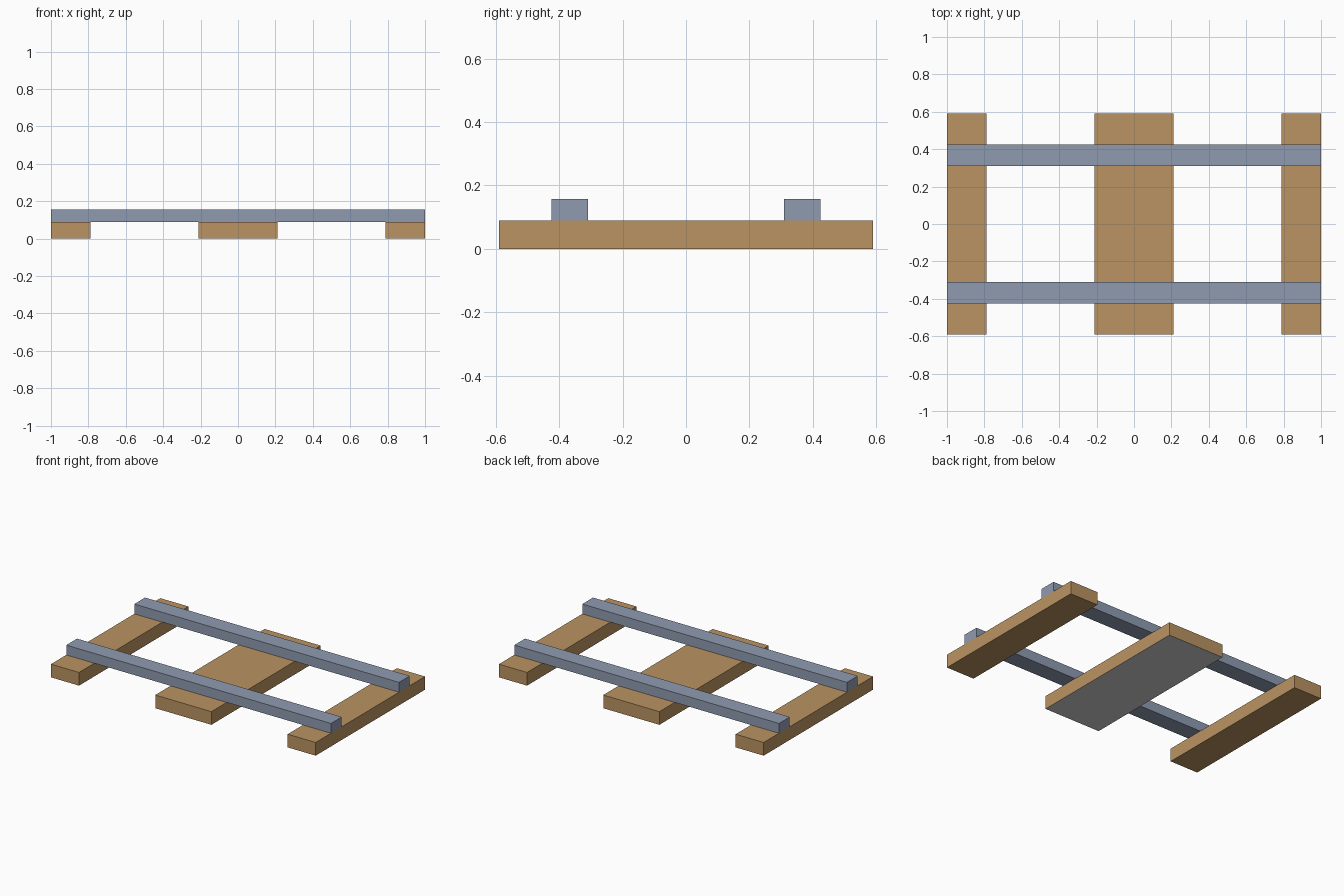
import bpy
import bmesh

cube = bpy.data.objects.get("Cube")
if cube:
    bpy.data.objects.remove(cube, do_unlink=True)


def make_material(name, rgb):
    mat = bpy.data.materials.new(name)
    mat.use_nodes = True
    mat.diffuse_color = (*rgb, 1)
    mat.node_tree.nodes["Principled BSDF"].inputs["Base Color"].default_value = (*rgb, 1)
    return mat


wood = make_material("wood", (0.49, 0.295, 0.125))
steel = make_material("steel", (0.275, 0.33, 0.435))
grey = make_material("pale_grey", (0.63, 0.63, 0.63))


def make_box(name, low, high, mats):
    """Box between two corners; a second material goes on the underside."""
    bm = bmesh.new()
    bmesh.ops.create_cube(bm, size=1)
    for v in bm.verts:
        v.co = [a + (c + 0.5) * (b - a) for c, a, b in zip(v.co, low, high)]
    bm.normal_update()
    for f in bm.faces:
        f.material_index = int(len(mats) > 1 and f.normal.z < -0.5)
    mesh = bpy.data.meshes.new(name)
    bm.to_mesh(mesh)
    bm.free()
    for mat in mats:
        mesh.materials.append(mat)
    obj = bpy.data.objects.new(name, mesh)
    bpy.context.collection.objects.link(obj)
    return obj


half_length, half_depth = 1.0, 0.59
sleeper_half, sleeper_top, rail_top = 0.212, 0.09, 0.157

# Full sleeper in the middle, half sleepers at both ends
make_box("middle_sleeper", (-sleeper_half, -half_depth, 0),
         (sleeper_half, half_depth, sleeper_top), [wood, grey])
inner = half_length - sleeper_half
make_box("right_sleeper", (-half_length, -half_depth, 0),
         (-inner, half_depth, sleeper_top), [wood])
make_box("left_sleeper", (inner, -half_depth, 0),
         (half_length, half_depth, sleeper_top), [wood])

# Two rails resting on the sleepers
for name, y in (("front_rail", -0.367), ("back_rail", 0.367)):
    make_box(name, (-half_length, y - 0.058, sleeper_top),
             (half_length, y + 0.058, rail_top), [steel])
